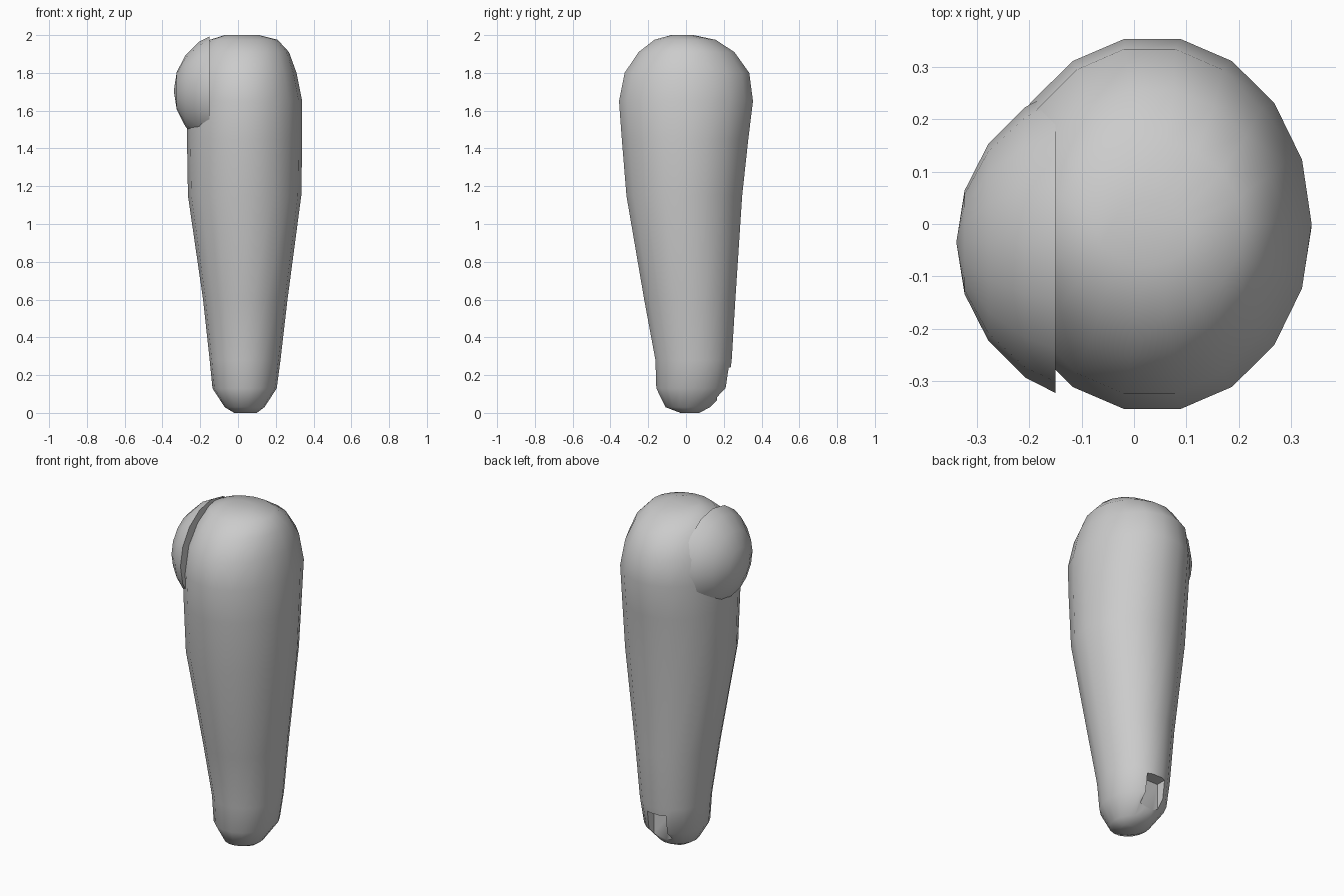
import bpy, bmesh
from math import sin, cos, pi, radians
from mathutils import Matrix

cube = bpy.data.objects.get("Cube")
if cube:
    bpy.data.objects.remove(cube, do_unlink=True)

grey = bpy.data.materials.new("plain_grey")
grey.use_nodes = True
GREY = (0.6, 0.6, 0.6, 1)
grey.diffuse_color = GREY
grey.node_tree.nodes["Principled BSDF"].inputs["Base Color"].default_value = GREY


def finish(bm, name):
    bmesh.ops.recalc_face_normals(bm, faces=bm.faces)
    mesh = bpy.data.meshes.new(name)
    bm.to_mesh(mesh)
    bm.free()
    mesh.materials.append(grey)
    obj = bpy.data.objects.new(name, mesh)
    bpy.context.collection.objects.link(obj)
    return obj


def smooth(obj, angle):
    bpy.ops.object.select_all(action='DESELECT')
    obj.select_set(True)
    bpy.context.view_layer.objects.active = obj
    bpy.ops.object.shade_smooth_by_angle(angle=radians(angle))


# Tapered limb: each ring is z, left x, right x, front y, back y
SIDES = 18
RINGS = [
    (0.0, -0.02, 0.10, -0.03, 0.07),
    (0.03, -0.07, 0.14, -0.11, 0.13),
    (0.13, -0.135, 0.205, -0.16, 0.225),
    (0.28, -0.15, 0.225, -0.165, 0.245),
    (0.6, -0.185, 0.262, -0.225, 0.265),
    (1.15, -0.265, 0.335, -0.32, 0.302),
    (1.45, -0.27, 0.34, -0.345, 0.335),
    (1.65, -0.27, 0.34, -0.36, 0.36),
    (1.8, -0.25, 0.31, -0.33, 0.34),
    (1.91, -0.2, 0.27, -0.255, 0.26),
    (1.975, -0.15, 0.21, -0.17, 0.16),
    (2.0, -0.07, 0.11, -0.08, 0.04),
]
bm = bmesh.new()
loops = []
for z, x0, x1, y0, y1 in RINGS:
    cx, cy, rx, ry = (x0 + x1) / 2, (y0 + y1) / 2, (x1 - x0) / 2, (y1 - y0) / 2
    loops.append([bm.verts.new((cx + rx * cos(2 * pi * i / SIDES),
                                cy + ry * sin(2 * pi * i / SIDES), z))
                  for i in range(SIDES)])
for low, high in zip(loops, loops[1:]):
    for i in range(SIDES):
        j = (i + 1) % SIDES
        bm.faces.new((low[i], low[j], high[j], high[i]))
bm.faces.new(loops[0])
bm.faces.new(loops[-1])
limb = finish(bm, "tapered_limb")

# Notch in the back of the lower tip
bm = bmesh.new()
bmesh.ops.create_cube(bm, size=1, matrix=Matrix.Translation((0.035, 0.23, 0.14))
                      @ Matrix.Diagonal((0.12, 0.13, 0.2, 1)))
cutter = finish(bm, "notch_cutter")
cutter.hide_render = True
cutter.hide_viewport = True
cut = limb.modifiers.new("notch", 'BOOLEAN')
cut.operation = 'DIFFERENCE'
cut.solver = 'EXACT'
cut.object = cutter
bpy.context.view_layer.update()
solid = bpy.data.meshes.new_from_object(limb.evaluated_get(bpy.context.evaluated_depsgraph_get()))
limb.modifiers.clear()
limb.data = solid
bpy.data.objects.remove(cutter, do_unlink=True)
smooth(limb, 45)

# Rounded side bulge, sliced flat where it meets the limb
bm = bmesh.new()
bmesh.ops.create_uvsphere(bm, u_segments=16, v_segments=10, radius=0.32,
                          matrix=Matrix.Translation((-0.02, -0.035, 1.705))
                          @ Matrix.Rotation(pi / 2, 4, 'Y'))
cut = bmesh.ops.bisect_plane(bm, geom=bm.verts[:] + bm.edges[:] + bm.faces[:],
                             plane_co=(-0.15, 0, 0), plane_no=(1, 0, 0), clear_outer=True)
rim = [e for e in cut["geom_cut"] if isinstance(e, bmesh.types.BMEdge)]
bmesh.ops.contextual_create(bm, geom=rim)
bulge = finish(bm, "side_bulge")
smooth(bulge, 45)
